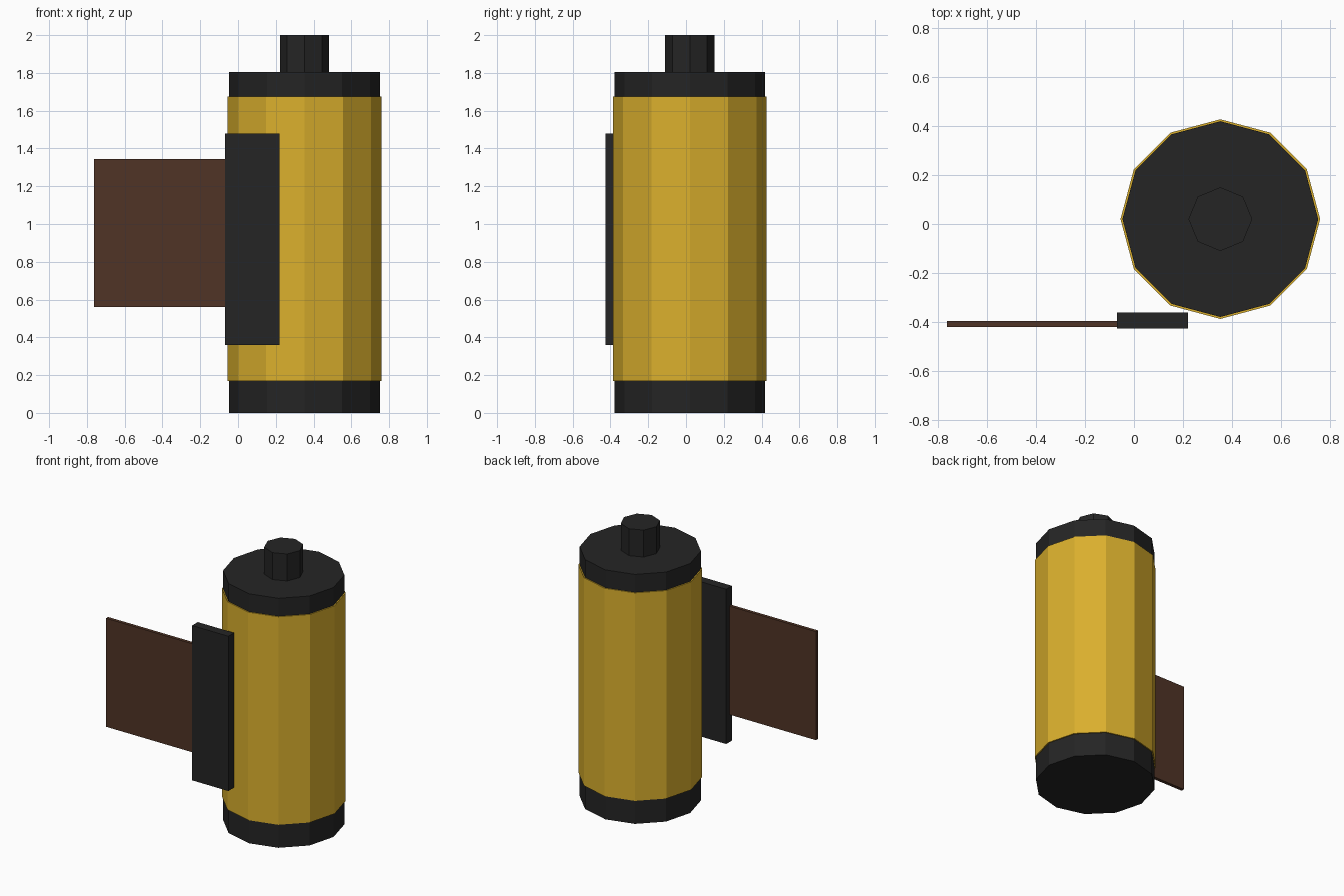
import bpy
import math

if "Cube" in bpy.data.objects:
    bpy.data.objects.remove(bpy.data.objects["Cube"])


def material(name, rgb):
    m = bpy.data.materials.new(name)
    m.diffuse_color = (*rgb, 1)
    m.use_nodes = True
    m.node_tree.nodes["Principled BSDF"].inputs["Base Color"].default_value = m.diffuse_color
    return m


BLACK = material("black plastic", (0.018, 0.018, 0.018))
GOLD = material("yellow metal", (0.70, 0.43, 0.026))
BROWN = material("brown film", (0.08, 0.034, 0.019))

AXIS = (0.352, 0.02)  # centre line of the canister


def prism(name, sides, radius, z0, z1, mat):
    # Flat-faced upright cylinder with a corner pointing along +x
    bpy.ops.mesh.primitive_cylinder_add(
        vertices=sides, radius=radius, depth=z1 - z0, location=(*AXIS, (z0 + z1) / 2))
    ob = bpy.context.object
    ob.name = name
    ob.data.materials.append(mat)
    return ob


def box(name, x, y, z, mat):
    bpy.ops.mesh.primitive_cube_add(
        size=1, location=[(a + b) / 2 for a, b in (x, y, z)])
    ob = bpy.context.object
    ob.name = name
    ob.scale = [b - a for a, b in (x, y, z)]
    bpy.ops.object.transform_apply(location=False, rotation=False, scale=True)
    ob.data.materials.append(mat)
    return ob


# Canister: twelve-sided body between two slightly narrower end caps
prism("canister_body", 12, 0.407, 0.17, 1.675, GOLD)
prism("bottom_cap", 12, 0.399, 0.0, 0.17, BLACK)
prism("top_cap", 12, 0.399, 1.675, 1.805, BLACK)

# Eight-sided spool knob on top
prism("spool_knob", 8, 0.13, 1.805, 2.0, BLACK)

# Film exit lip and the strip of film coming out of it
box("film_lip", (-0.07, 0.22), (-0.425, -0.36), (0.36, 1.48), BLACK)
box("film_strip", (-0.763, -0.05), (-0.419, -0.395), (0.56, 1.345), BROWN)
